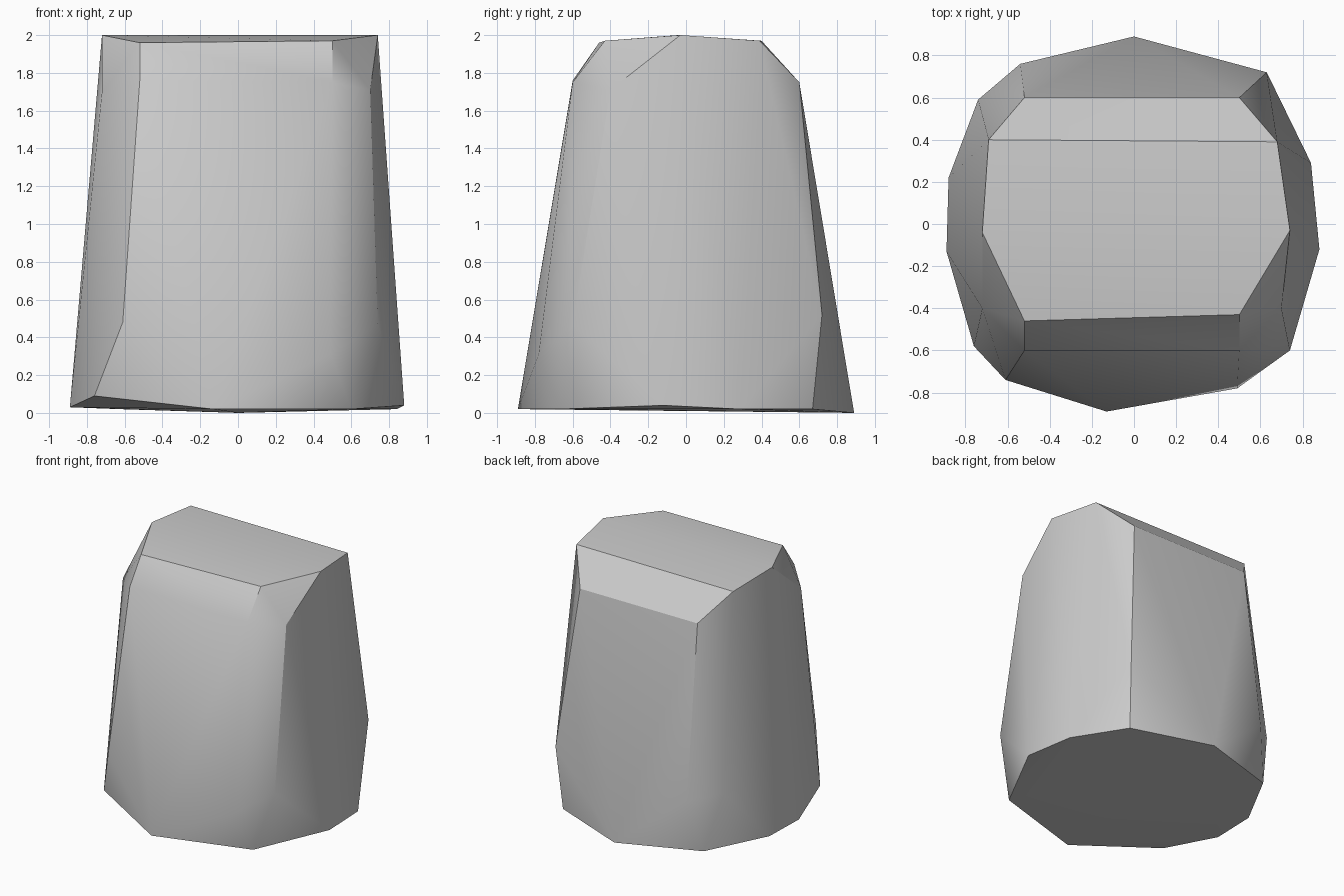
import bpy
import bmesh
import math

# Remove the default object only
default_cube = bpy.data.objects.get("Cube")
if default_cube is not None:
    bpy.data.objects.remove(default_cube, do_unlink=True)


def make_material(name, color):
    material = bpy.data.materials.new(name)
    material.use_nodes = True
    material.diffuse_color = color
    shader = material.node_tree.nodes["Principled BSDF"]
    shader.inputs["Base Color"].default_value = color
    return material


def make_hull(name, rings, material):
    """Wrap a tight convex skin around the corner points of all rings."""
    mesh = bpy.data.meshes.new(name)
    bm = bmesh.new()
    for ring in rings:
        for corner in ring:
            bm.verts.new(corner)
    hull = bmesh.ops.convex_hull(bm, input=bm.verts[:])
    unused = set(hull["geom_interior"]) | set(hull["geom_unused"])
    loose = [item for item in unused if isinstance(item, bmesh.types.BMVert)]
    bmesh.ops.delete(bm, geom=loose, context="VERTS")
    bmesh.ops.recalc_face_normals(bm, faces=bm.faces[:])
    bm.to_mesh(mesh)
    bm.free()

    mesh.materials.append(material)
    hull_object = bpy.data.objects.new(name, mesh)
    bpy.context.collection.objects.link(hull_object)
    return hull_object


# Top facet of the stone
crown = [
    (-.72, -.04, 2), (-.69, .4, 1.97), (.68, .39, 1.97),
    (.74, -.03, 2), (.5, -.43, 1.97), (-.52, -.46, 1.96),
]

# Lower edge of the chamfers around the top
shoulder = [
    (-.52, .6, 1.75), (.5, .6, 1.75), (.7, -.4, 1.71),
    (.5, -.6, 1.75), (-.52, -.6, 1.76), (-.72, -.4, 1.7),
]

# Corners where the sides turn in towards the ground
waist = [
    (.63, .72, .52), (.74, -.6, .47), (.49, -.78, .31),
    (-.61, -.74, .48), (-.74, .59, .47), (-.54, .76, .42),
]

# Outline resting on the ground
base = [
    (0, .89, 0), (.6, .67, .02), (.84, .29, .02), (.88, -.12, .04),
    (.6, -.67, .02), (-.13, -.89, .02), (-.76, -.58, .09),
    (-.89, -.13, .03), (-.88, .22, .03), (-.63, .68, .02),
]

stone_grey = make_material("stone grey", (.6, .6, .6, 1))
stone = make_hull("stone_block", [crown, shoulder, waist, base], stone_grey)

# Soft shading on shallow turns, crisp edges on the cut corners
bpy.ops.object.select_all(action="DESELECT")
stone.select_set(True)
bpy.context.view_layer.objects.active = stone
bpy.ops.object.shade_smooth_by_angle(angle=math.radians(30))
